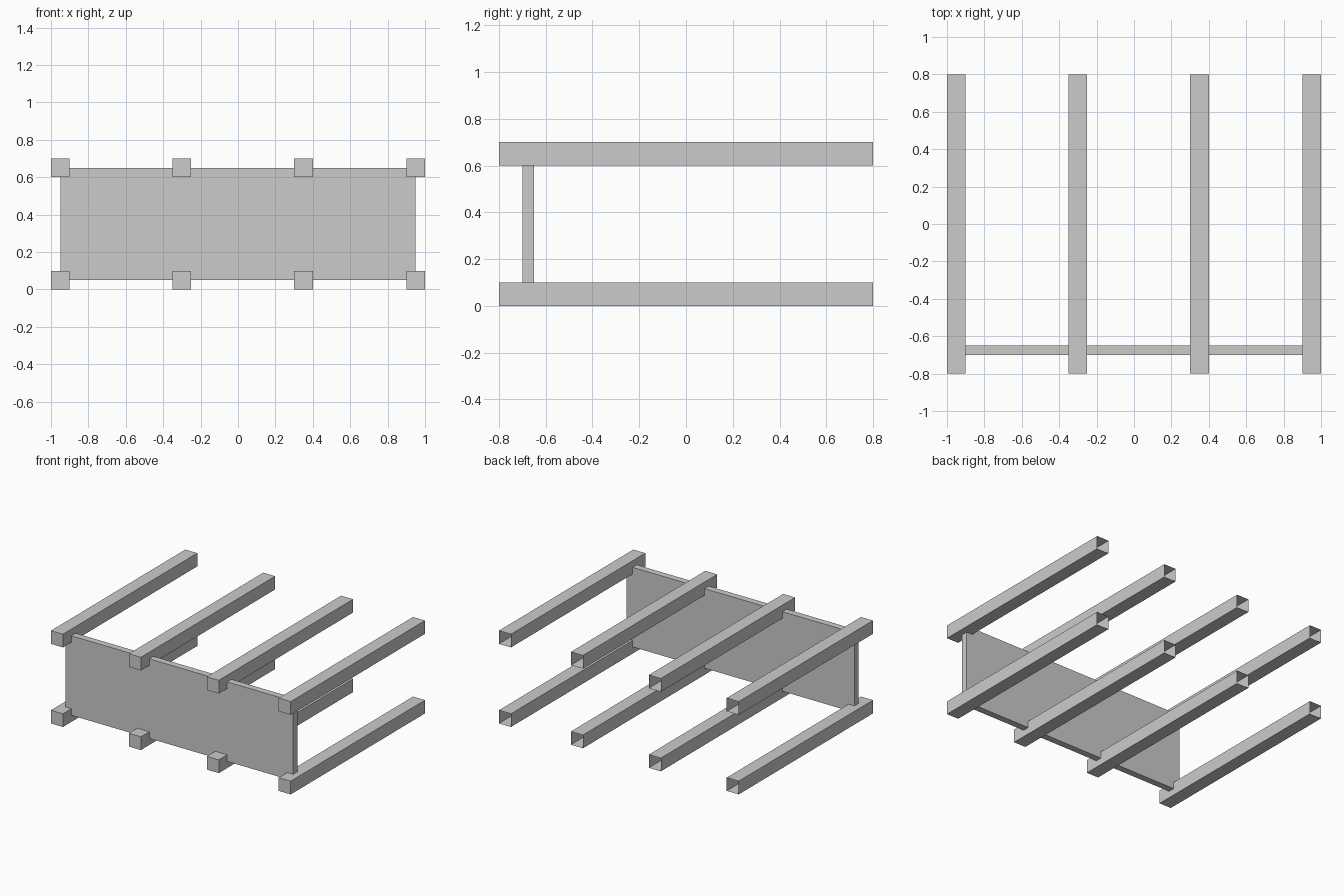
import bpy
import bmesh
from mathutils import Matrix, Vector

if "Cube" in bpy.data.objects:
    bpy.data.objects.remove(bpy.data.objects["Cube"])


def box(name, lo, hi, open_back=False):
    """Axis-aligned box from corner lo to corner hi, optionally without its +y face."""
    lo, hi = Vector(lo), Vector(hi)
    bm = bmesh.new()
    bmesh.ops.create_cube(bm, size=1)
    if open_back:
        bm.normal_update()
        back = [f for f in bm.faces if f.normal.y > 0.9]
        bmesh.ops.delete(bm, geom=back, context='FACES_ONLY')
    size = Matrix.Diagonal((hi - lo).to_4d())
    size[3][3] = 1
    bm.transform(Matrix.Translation((lo + hi) / 2) @ size)
    mesh = bpy.data.meshes.new(name)
    bm.to_mesh(mesh)
    bm.free()
    obj = bpy.data.objects.new(name, mesh)
    bpy.context.collection.objects.link(obj)
    return obj


# Two layers of hollow beams, capped at the front and open at the back
for layer, z in (("lower", 0.0), ("upper", 0.6)):
    for i, x in enumerate((-0.95, -0.30, 0.35, 0.95), 1):
        box(f"{layer}_beam_{i}", (x - 0.05, -0.8, z), (x + 0.05, 0.8, z + 0.1), open_back=True)

# Upright board let into the beams near the front
box("front_panel", (-0.95, -0.7, 0.05), (0.95, -0.65, 0.65))
